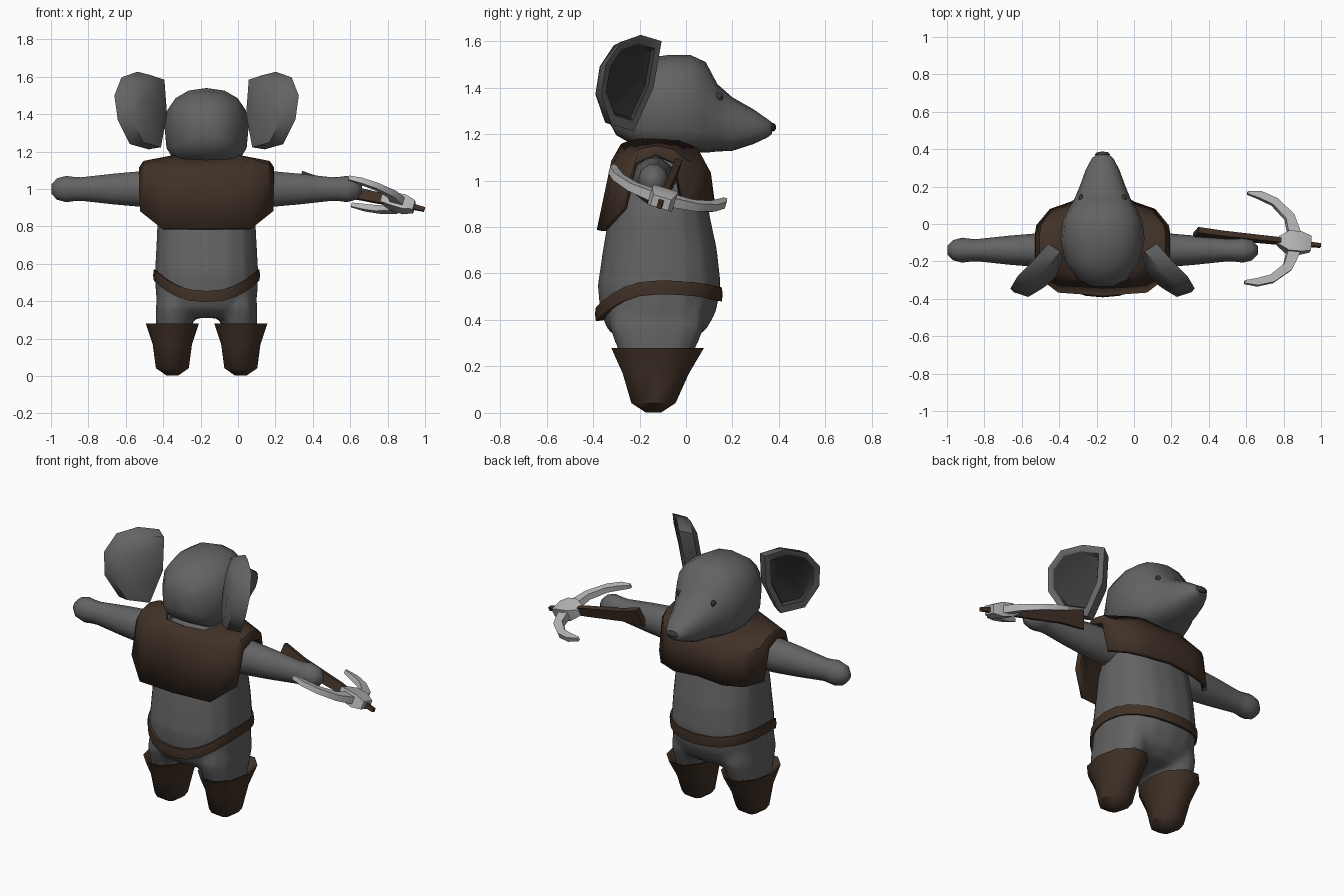
import bpy, bmesh, math
from mathutils import Vector, Matrix

if "Cube" in bpy.data.objects:
    bpy.data.objects.remove(bpy.data.objects["Cube"])

CX = -0.168  # body centre line; the held crossbow shifts it off x = 0


def material(name, rgb):
    m = bpy.data.materials.new(name)
    m.diffuse_color = (*rgb, 1)
    m.use_nodes = True
    m.node_tree.nodes["Principled BSDF"].inputs["Base Color"].default_value = m.diffuse_color
    return m


FUR = material("grey fur", (0.125, 0.125, 0.125))
DARK = material("dark grey", (0.04, 0.04, 0.04))
LEATHER = material("brown leather", (0.052, 0.031, 0.02))
STEEL = material("light steel", (0.48, 0.48, 0.48))


def finish(name, bm, mats, angle=45):
    bmesh.ops.recalc_face_normals(bm, faces=bm.faces)
    me = bpy.data.meshes.new(name)
    bm.to_mesh(me)
    bm.free()
    for m in mats:
        me.materials.append(m)
    me.shade_smooth()
    me.set_sharp_from_angle(angle=math.radians(angle))
    ob = bpy.data.objects.new(name, me)
    bpy.context.collection.objects.link(ob)
    return ob


def add_loft(bm, rings, closed=True, caps=True):
    """Skin a list of equal point rings."""
    vs = [[bm.verts.new(p) for p in r] for r in rings]
    n = len(vs[0])
    for a, b in zip(vs, vs[1:]):
        for i in range(n if closed else n - 1):
            j = (i + 1) % n
            bm.faces.new((a[i], a[j], b[j], b[i]))
    if caps:
        bm.faces.new(vs[0])
        bm.faces.new(vs[-1])


def loft(name, rings, mat, **kw):
    bm = bmesh.new()
    add_loft(bm, rings, **kw)
    bmesh.ops.remove_doubles(bm, verts=bm.verts, dist=1e-5)
    return finish(name, bm, [mat])


def spow(t, p):
    return math.copysign(abs(t) ** p, t)


def ellipse(c, u, v, n=12, power=1.0, low=None):
    """Ring around c with half-axes u, v; power < 1 is squarer, low is for the -v half."""
    c, u, v = Vector(c), Vector(u), Vector(v)
    ring = []
    for i in range(n):
        a = 2 * math.pi * i / n
        p = low if low and math.sin(a) < -1e-6 else power
        ring.append(c + u * spow(math.cos(a), p) + v * spow(math.sin(a), p))
    return ring


def blob(name, c, r, mat, seg=8):
    bm = bmesh.new()
    bmesh.ops.create_uvsphere(bm, u_segments=seg, v_segments=6, radius=1,
                              matrix=Matrix.Translation(c) @ Matrix.Diagonal((*r, 1)))
    return finish(name, bm, [mat])


# Body: torso and legs fused into one soft skin; (z, centre y, half width, half depth)
TORSO = [(1.16, -.12, .15, .12), (1.0, -.11, .23, .19), (.85, -.115, .262, .218),
         (.7, -.112, .27, .247), (.55, -.115, .278, .266), (.44, -.12, .274, .252),
         (.36, -.125, .255, .215), (.31, -.13, .2, .15)]
LEG = [(.5, -.12, .15, .11, .2), (.36, -.125, .168, .105, .205), (.18, -.13, .182, .09, .13)]
bm = bmesh.new()
add_loft(bm, [ellipse((CX, y, z), (a, 0, 0), (0, b, 0), 16, .85) for z, y, a, b in TORSO])
for s in (-1, 1):
    add_loft(bm, [ellipse((CX + s * x, y, z), (a, 0, 0), (0, b, 0), 12, .85)
                  for z, y, x, a, b in LEG])
body = finish("body", bm, [FUR], 180)
rem = body.modifiers.new("fuse", 'REMESH')
rem.mode, rem.voxel_size, rem.use_smooth_shade = 'VOXEL', .018, True
smo = body.modifiers.new("soften", 'SMOOTH')
smo.factor, smo.iterations = .5, 8

# Head lofted along the snout: (y, centre z, half width, half height)
HEAD = [(-.335, 1.32, .06, .06), (-.30, 1.325, .13, .13), (-.2, 1.33, .2, .193),
        (-.08, 1.333, .225, .207), (.02, 1.33, .213, .21), (.085, 1.315, .18, .195),
        (.135, 1.27, .15, .145), (.2, 1.243, .123, .115), (.29, 1.232, .09, .075),
        (.35, 1.225, .058, .04), (.37, 1.225, .035, .025)]
loft("head", [ellipse((CX, y, z), (a, 0, 0), (0, 0, b), 16, .88, .62 if y < .1 else .8)
              for y, z, a, b in HEAD], FUR)
blob("nose", (CX, .372, 1.23), (.042, .016, .019), DARK)

# Belt: follows the torso, dipping low at the back
belt = []
for i in range(24):
    t = 2 * math.pi * i / 24
    s = math.sin(t)
    z = .54 - (.03 * s * s if s > 0 else .115 * s * s)
    belt.append([(CX + (.272 + r) * spow(math.cos(t), .85), -.117 + (.261 + r) * spow(s, .85), z + h)
                 for r, h in ((-.02, -.027), (.01, -.03), (.014, 0), (.01, .03), (-.02, .027))])
loft("belt", belt + belt[:1], LEATHER, caps=False)

# Shoulder cape: half columns of neck, shoulder and hem points, arched over the arm
CAPE = [((0, .03, 1.15), (0, .095, 1.03), (0, .115, .88)),
        ((.1, .03, 1.15), (.15, .095, 1.03), (.16, .11, .865)),
        ((.14, .0, 1.16), (.25, .06, 1.06), (.275, .07, .87)),
        ((.16, -.03, 1.165), (.32, -.01, 1.085), (.345, -.015, .89)),
        ((.165, -.08, 1.17), (.33, -.06, 1.125), (.35, -.05, 1.075)),
        ((.17, -.12, 1.17), (.33, -.13, 1.14), (.35, -.13, 1.11)),
        ((.165, -.18, 1.17), (.33, -.2, 1.125), (.35, -.215, 1.075)),
        ((.16, -.22, 1.165), (.32, -.245, 1.09), (.35, -.265, .88)),
        ((.13, -.26, 1.155), (.235, -.295, 1.08), (.235, -.355, .785)),
        ((0, -.27, 1.15), (0, -.31, 1.08), (0, -.372, .785))]
cols = CAPE + [[(-x, y, z) for x, y, z in c] for c in CAPE[-2:0:-1]]
cols = [[(x + CX, y, z) for x, y, z in c] for c in cols]
cape = loft("cape", cols + cols[:1], LEATHER, closed=False, caps=False)
sol = cape.modifiers.new("thickness", 'SOLIDIFY')
sol.thickness, sol.offset = .025, 0

# Ear rim, relative to the centre line
EAR = [(.29, -.105, 1.6), (.37, -.195, 1.627), (.455, -.28, 1.597), (.493, -.345, 1.5),
       (.475, -.365, 1.37), (.41, -.32, 1.24), (.31, -.225, 1.212), (.275, -.14, 1.40)]
ARM = [(.2, .105), (.35, .1), (.5, .086), (.67, .066), (.71, .068), (.75, .074),
       (.8, .06), (.83, .025)]
BOOT = [(.002, -.14, .03, .035), (.042, -.14, .088, .1), (.17, -.13, .105, .15),
        (.28, -.122, .142, .21), (.275, -.122, .125, .19), (.2, -.125, .09, .13)]

for side, s in (("left", -1), ("right", 1)):
    # Ear: tapered shell with a dark hollow sunk into its front
    bm = bmesh.new()
    rim = [Vector((CX + s * x, y, z)) for x, y, z in EAR]
    mid = sum(rim, Vector()) / len(rim)
    back = Vector((-s * .075, -.035, -.005))
    add_loft(bm, [[mid + (p - mid) * k + back * d for p in rim]
                  for k, d in ((.5, 1.3), (.93, .95), (1, 0), (.8, .02), (.74, .25))])
    bm.faces.ensure_lookup_table()
    for f in bm.faces[24:32]:
        f.material_index = 1
    bm.faces[-1].material_index = 1
    finish(side + "_ear", bm, [FUR, DARK], 50)

    blob(side + "_eye", (CX + s * .115, .14, 1.36), (.014, .02, .018), DARK, 6)

    # Arm with rounded paw
    loft(side + "_arm", [ellipse((CX + s * x, -.14, 1.0), (0, r * .9, 0), (0, 0, r), 10)
                         for x, r in ARM], FUR)
    # Cuffed boot
    loft(side + "_boot", [ellipse((CX + s * .183, y, z), (a, 0, 0), (0, b, 0), 10)
                          for z, y, a, b in BOOT], LEATHER)

# Crossbow, built along local x and then rolled into the right paw
d = Vector((.65, -.07, -.155)).normalized()
lat = Vector((.1, .93, -.3))
lat = (lat - d * lat.dot(d)).normalized()
up = d.cross(lat)
FRAME = Matrix.Translation((.86, -.1, .925)) @ Matrix((d, lat, up)).transposed().to_4x4()


def rect(c, u, v):
    c, u, v = Vector(c), Vector(u), Vector(v)
    return [c + u + v, c - u + v, c - u - v, c + u - v]


def bow_part(name, rings, mat):
    loft(name, [[FRAME @ p for p in r] for r in rings], mat)


# Stock: flared butt to thin tip; (x, centre z, half width, half height)
STOCK = [(-.545, -.01, .016, .055), (-.4, -.005, .015, .035), (-.12, .0, .014, .028),
         (.0, .0, .013, .018), (.142, -.002, .01, .011)]
bow_part("stock", [rect((x, 0, z), (0, a, 0), (0, 0, b)) for x, z, a, b in STOCK], LEATHER)

# Steel head block
BLOCK = [(-.095, .02, .02), (-.04, .055, .036), (.03, .055, .04), (.085, .04, .025)]
bow_part("bow_block", [rect((x, 0, 0), (0, a, 0), (0, 0, b)) for x, a, b in BLOCK], STEEL)

# Swept limbs: (x, y, half width, half height)
LIMB = [(.0, .03, .035, .022), (-.035, .14, .026, .018), (-.12, .215, .022, .016),
        (-.2, .243, .02, .015), (-.27, .25, .008, .011)]
for side, s in (("left", 1), ("right", -1)):
    rings = []
    for i, (x, y, w, h) in enumerate(LIMB):
        a, b = LIMB[max(i - 1, 0)], LIMB[min(i + 1, len(LIMB) - 1)]
        t = Vector((b[0] - a[0], b[1] - a[1], 0)).normalized()
        rings.append(rect((x, s * y, 0), (t.y * w, -s * t.x * w, 0), (0, 0, h)))
    bow_part(side + "_bow_limb", rings, STEEL)
